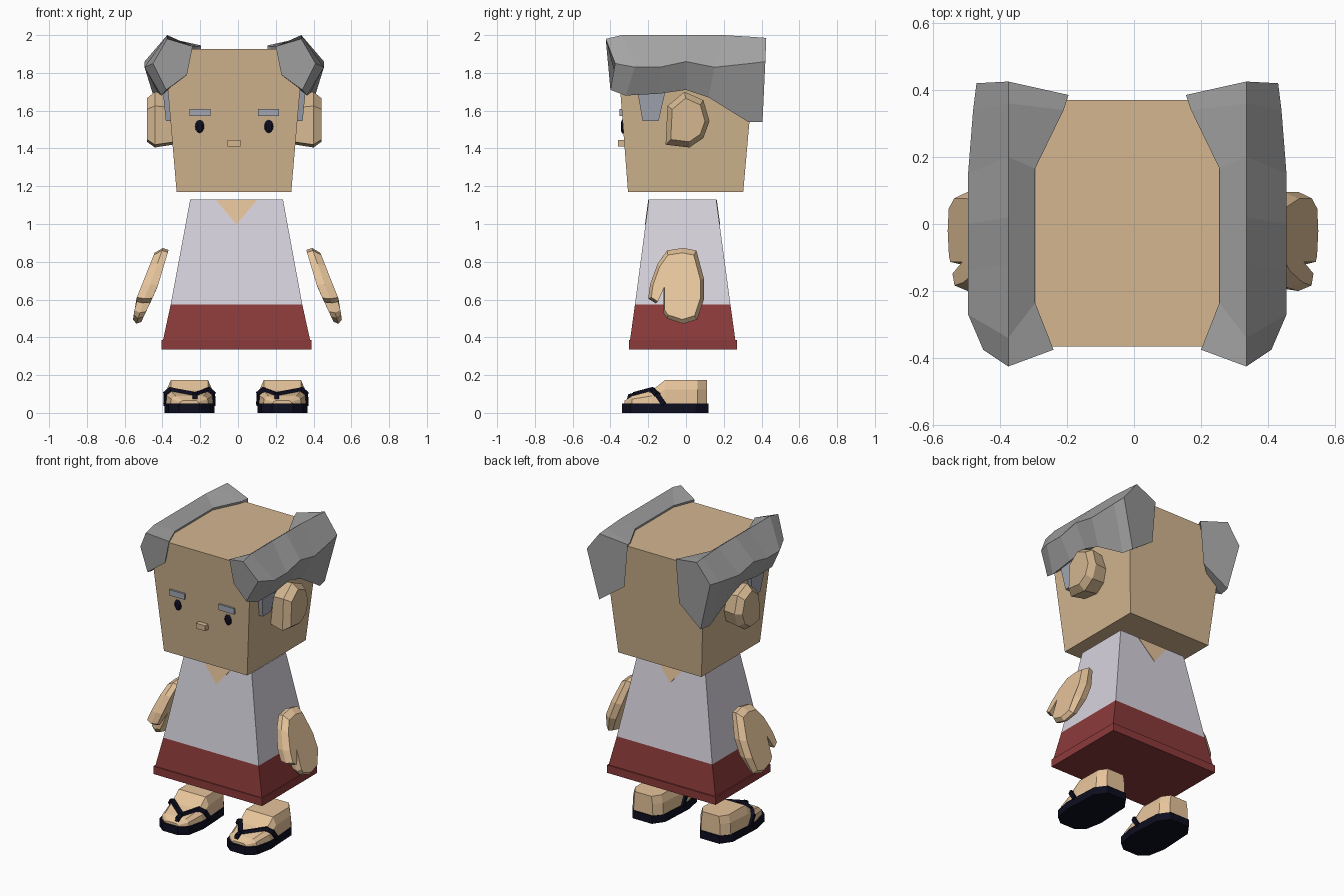
import bpy, bmesh, math
from mathutils import Vector

if "Cube" in bpy.data.objects:
    bpy.data.objects.remove(bpy.data.objects["Cube"])


def material(name, r, g, b):
    m = bpy.data.materials.new(name)
    lin = [((c / 255 + 0.055) / 1.055) ** 2.4 if c > 10 else c / 255 / 12.92 for c in (r, g, b)]
    m.diffuse_color = (*lin, 1)
    m.use_nodes = True
    m.node_tree.nodes["Principled BSDF"].inputs["Base Color"].default_value = m.diffuse_color
    return m


HEAD_SKIN = material("tan_skin", 211, 182, 144)
SKIN = material("light_skin", 230, 196, 155)
HAIR = material("grey_hair", 163, 163, 163)
BROW = material("blue_grey_brow", 163, 167, 178)
SHIRT = material("pale_shirt", 215, 211, 221)
RED = material("red_cloth", 140, 58, 58)
DARK = material("dark_navy", 13, 13, 32)


def finish(name, bm, *mats):
    bmesh.ops.recalc_face_normals(bm, faces=bm.faces)
    me = bpy.data.meshes.new(name)
    bm.to_mesh(me)
    bm.free()
    for m in mats:
        me.materials.append(m)
    ob = bpy.data.objects.new(name, me)
    bpy.context.collection.objects.link(ob)
    return ob


def loft(name, rings, *mats):
    """Skin a list of equal-length rings and cap both ends."""
    bm = bmesh.new()
    vs = [[bm.verts.new(p) for p in ring] for ring in rings]
    n = len(rings[0])
    for a, b in zip(vs, vs[1:]):
        for i in range(n):
            j = (i + 1) % n
            bm.faces.new((a[i], a[j], b[j], b[i]))
    bm.faces.new(vs[0])
    bm.faces.new(vs[-1])
    return finish(name, bm, *mats)


def rect(x0, x1, y0, y1, z):
    return [(x0, y0, z), (x1, y0, z), (x1, y1, z), (x0, y1, z)]


def box(name, x0, x1, y0, y1, z0, z1, mat):
    return loft(name, [rect(x0, x1, y0, y1, z0), rect(x0, x1, y0, y1, z1)], mat)


def beams(name, paths, half, mat):
    """Flat straps along polylines."""
    bm = bmesh.new()
    for path in paths:
        for a, b in zip(path, path[1:]):
            a, b = Vector(a), Vector(b)
            d = (b - a).normalized()
            side = d.cross(Vector((0, 0.3, 1))).normalized() * half
            up = side.cross(d).normalized() * half
            rings = [[bm.verts.new(c + side * i + up * j) for i, j in
                      ((-1, -1), (1, -1), (1, 1), (-1, 1))]
                     for c in (a - d * half * 0.6, b + d * half * 0.6)]
            for i in range(4):
                j = (i + 1) % 4
                bm.faces.new((rings[0][i], rings[0][j], rings[1][j], rings[1][i]))
            bm.faces.new(rings[0])
            bm.faces.new(rings[1])
    return finish(name, bm, mat)


def scaled(outline, s):
    cy = sum(p[0] for p in outline) / len(outline)
    cz = sum(p[1] for p in outline) / len(outline)
    return [(cy + (y - cy) * s, cz + (z - cz) * s) for y, z in outline]


def interp(table, z):
    for (z0, x0), (z1, x1) in zip(table, table[1:]):
        if z <= z1 or (z1, x1) == table[-1]:
            return x0 + (x1 - x0) * (z - z0) / (z1 - z0)


# Head block, wider at the top
HX = -0.02
loft("head", [rect(-0.325, 0.282, -0.307, 0.303, 1.17),
              rect(-0.39, 0.347, -0.365, 0.37, 1.927)], HEAD_SKIN)

# Nose
box("nose", -0.055, 0.012, -0.36, -0.30, 1.41, 1.445, HEAD_SKIN)

# Torso, coloured by height, with a two-part hem
torso = loft("torso", [rect(-0.398, 0.383, -0.297, 0.262, 0.38),
                       rect(-0.356, 0.34, -0.27, 0.235, 0.575),
                       rect(-0.253, 0.238, -0.197, 0.16, 1.13)], SHIRT, RED)
for f in torso.data.polygons:
    f.material_index = 1 if f.center.z < 0.575 else 0
box("hem_left", -0.405, -0.008, -0.303, 0.27, 0.335, 0.386, RED)
box("hem_right", -0.008, 0.388, -0.303, 0.27, 0.335, 0.386, RED)

# V-shaped neck openings lying on the sloped front and back
for name, y_top, y_tip, out in (("front_neck", -0.197, -0.2142, -0.003),
                                ("back_neck", 0.16, 0.1776, 0.003)):
    tri = [(-0.118, y_top, 1.128), (0.102, y_top, 1.128), (-0.008, y_tip, 0.998)]
    loft(name, [[(x, y + o, z) for x, y, z in tri] for o in (-out, out)], SKIN)

# Outlines in (y, z)
EAR = [(-0.108, 1.42), (-0.098, 1.625), (-0.008, 1.70), (0.092, 1.655),
       (0.124, 1.545), (0.092, 1.455), (0.018, 1.405)]
HAND = [(-0.10, 0.86), (-0.015, 0.873), (0.055, 0.86), (0.095, 0.71), (0.095, 0.60),
        (0.06, 0.495), (-0.015, 0.472), (-0.10, 0.50), (-0.12, 0.53), (-0.12, 0.67),
        (-0.16, 0.58), (-0.20, 0.605), (-0.19, 0.68), (-0.15, 0.79)]
HAND_IN = [(0.48, 0.51), (0.66, 0.425), (0.87, 0.362)]
HAND_OUT = [(0.48, 0.555), (0.60, 0.537), (0.87, 0.43)]

# Hair sections from front to back: inner top, crown, outer, lower edge, inner low
HAIR_SECTIONS = [
    [(.22, -.375, 1.94), (.355, -.425, 1.98), (.43, -.375, 1.85), (.36, -.40, 1.71), (.25, -.375, 1.79)],
    [(.275, -.235, 1.94), (.355, -.34, 2.0), (.475, -.27, 1.83), (.385, -.32, 1.68), (.30, -.30, 1.75)],
    [(.275, -.10, 1.94), (.355, -.12, 2.0), (.475, -.14, 1.83), (.40, -.14, 1.69), (.30, -.14, 1.75)],
    [(.275, .02, 1.94), (.355, .02, 2.0), (.475, 0, 1.86), (.40, 0, 1.71), (.30, 0, 1.75)],
    [(.275, .165, 1.94), (.355, .20, 2.0), (.475, .15, 1.83), (.40, .12, 1.67), (.30, .12, 1.73)],
    [(.19, .34, 1.94), (.355, .36, 1.99), (.46, .34, 1.85), (.385, .33, 1.54), (.28, .33, 1.62)],
    [(.175, .385, 1.945), (.355, .425, 1.985), (.45, .42, 1.86), (.37, .405, 1.54), (.20, .385, 1.66)],
]

# Foot sections along y: base half width, top half width, top height
FOOT = [(-0.325, 0.05, 0.035, 0.065), (-0.285, 0.10, 0.075, 0.09), (-0.18, 0.125, 0.098, 0.118),
        (-0.11, 0.125, 0.098, 0.175), (0.06, 0.112, 0.095, 0.175), (0.11, 0.07, 0.06, 0.175)]
SOLE = [(0.055, -0.34), (0.11, -0.295), (0.132, -0.18), (0.12, 0.05), (0.07, 0.12)]

for side, s in (("left", -1), ("right", 1)):
    # Swept side hair and sideburn
    loft(side + "_hair", [[(HX + s * u, y, z) for u, y, z in sec] for sec in HAIR_SECTIONS], HAIR)
    burn = [(-0.26, 1.72), (-0.105, 1.72), (-0.145, 1.545), (-0.23, 1.545)]
    loft(side + "_sideburn", [[(HX + s * (u + (z - 1.545) * 0.1), y, z) for y, z in burn]
                              for u in (0.32, 0.362)], BROW)

    # Ear
    loft(side + "_ear", [[(HX + s * u, y, z) for y, z in scaled(EAR, k)]
                         for u, k in ((0.29, 0.85), (0.42, 1.0), (0.462, 0.78))], HEAD_SKIN)

    # Eye and brow on the sloped face
    ex = HX + s * 0.183
    ring = [(math.cos(a) * 0.024, math.sin(a) * 0.036)
            for a in (2 * math.pi * i / 12 for i in range(12))]
    loft(side + "_eye", [[(ex + x * k, y, 1.516 + z * k) for x, z in ring]
                         for y, k in ((-0.32, 1), (-0.338, 1), (-0.345, 0.6))], DARK)
    bx = HX + s * 0.181
    box(side + "_brow", bx - 0.056, bx + 0.056, -0.353, -0.32, 1.572, 1.61, BROW)

    # Mitten hand, leaning outwards towards the fingertips
    rings = []
    for t, k in ((0, 0.95), (0.5, 1.0), (1, 0.88)):
        ring = []
        for y, z in scaled(HAND, k):
            x = interp(HAND_IN, z) * (1 - t) + interp(HAND_OUT, z) * t
            ring.append((s * x - 0.003, y, z))
        rings.append(ring)
    loft(side + "_hand", rings, SKIN)

    # Sandal sole
    fx = -0.011 + s * 0.246
    plan = SOLE + [(-u, y) for u, y in reversed(SOLE)]
    loft(side + "_sole", [[(fx + u, y, z) for u, y in plan] for z in (0, 0.05)], DARK)

    # Foot
    loft(side + "_foot", [[(fx - b, y, 0.048), (fx + b, y, 0.048), (fx + b * 0.96, y, 0.048 + (z - 0.048) * 0.6),
                           (fx + t, y, z), (fx - t, y, z), (fx - b * 0.96, y, 0.048 + (z - 0.048) * 0.6)]
                          for y, b, t, z in FOOT], SKIN)

    # Sandal straps meeting between the toes
    post = (fx - s * 0.03, -0.265, 0.096)
    paths = [[(fx - s * 0.03, -0.305, 0.05), (fx - s * 0.03, -0.295, 0.088), post]]
    for e in (-1, 1):
        paths.append([post, (fx + e * 0.098, -0.175, 0.12), (fx + e * 0.122, -0.155, 0.10),
                      (fx + e * 0.125, -0.12, 0.05)])
    beams(side + "_straps", paths, 0.013, DARK)
